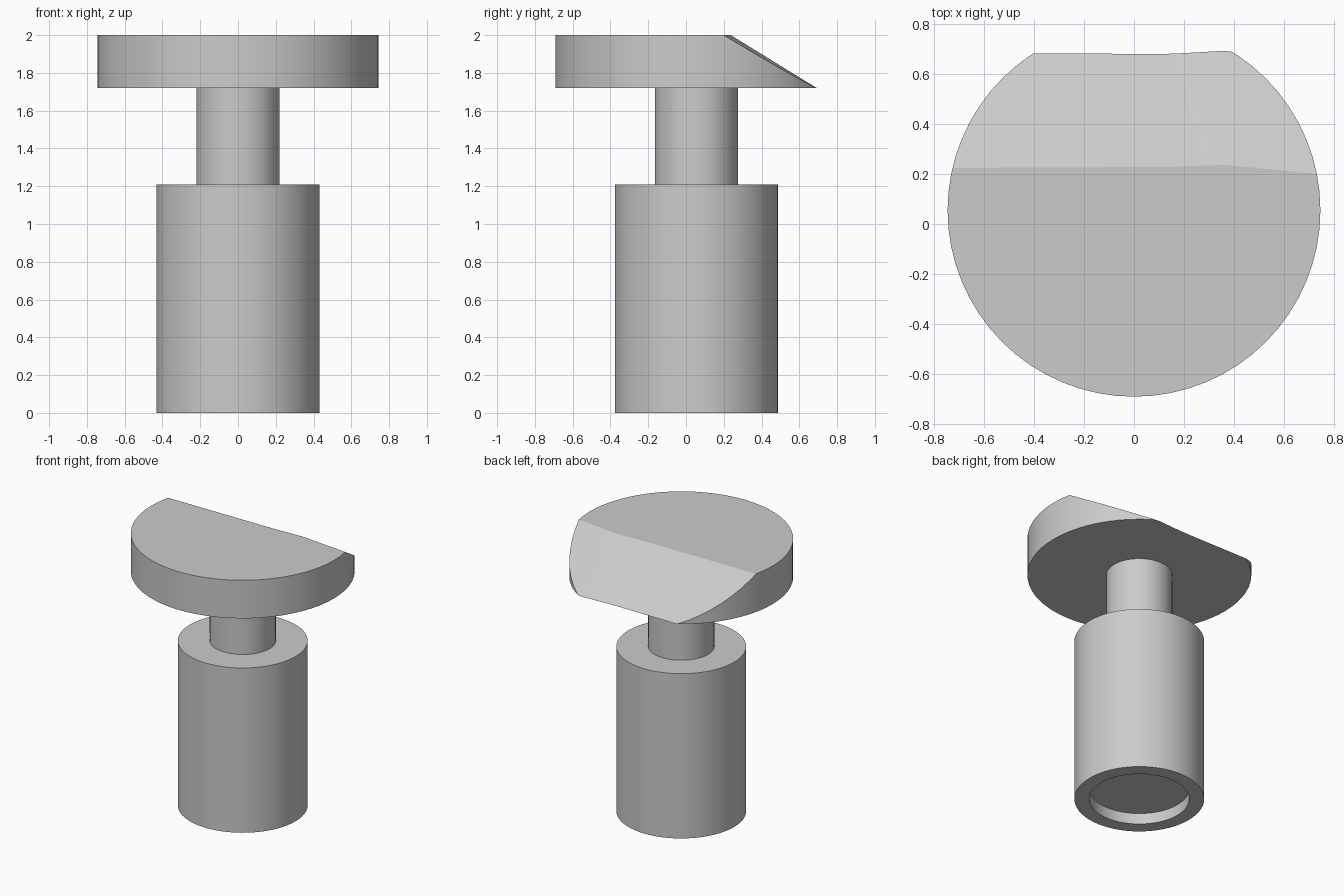
import bpy
import bmesh
import math

if "Cube" in bpy.data.objects:
    bpy.data.objects.remove(bpy.data.objects["Cube"], do_unlink=True)

AXIS_Y = 0.055
SEGMENTS = 64
HEAD_LOW, HEAD_TOP = 1.72, 2.0

steel = bpy.data.materials.new("plain_grey")
steel.use_nodes = True
grey = (0.6, 0.6, 0.6, 1)
steel.diffuse_color = grey
steel.node_tree.nodes["Principled BSDF"].inputs["Base Color"].default_value = grey


def finish(name, bm):
    bmesh.ops.recalc_face_normals(bm, faces=bm.faces)
    mesh = bpy.data.meshes.new(name)
    bm.to_mesh(mesh)
    bm.free()
    mesh.materials.append(steel)
    obj = bpy.data.objects.new(name, mesh)
    bpy.context.collection.objects.link(obj)
    return obj


def select(obj):
    bpy.ops.object.select_all(action='DESELECT')
    obj.select_set(True)
    bpy.context.view_layer.objects.active = obj


def lathe(name, profile, cap_first=False, cap_last=False):
    """Turn (radius, height) points about the vertical axis."""
    bm = bmesh.new()
    rings = []
    for r, z in profile:
        angles = [math.tau * i / SEGMENTS for i in range(SEGMENTS)]
        rings.append([bm.verts.new((r * math.cos(a), AXIS_Y + r * math.sin(a), z))
                      for a in angles])
    for low, high in zip(rings, rings[1:]):
        for i in range(SEGMENTS):
            j = (i + 1) % SEGMENTS
            bm.faces.new((low[i], low[j], high[j], high[i]))
    if cap_first:
        bm.faces.new(rings[0][::-1])
    if cap_last:
        bm.faces.new(rings[-1])
    return finish(name, bm)


# Shank with a shallow recess underneath, stepping in to the neck
shank = lathe("shank_and_neck", [(0.333, 0.08), (0.333, 0), (0.432, 0), (0.432, 1.21),
                                 (0.22, 1.21), (0.22, HEAD_LOW)], cap_first=True)

# Round head
head = lathe("head", [(0.745, HEAD_LOW), (0.745, HEAD_TOP)], cap_first=True, cap_last=True)

# Slightly uneven slanted cutter: x, y at head top, y at head underside
bm = bmesh.new()
sections = []
for x, y_top, y_low in [(-1, 0.222, 0.68), (0.13, 0.228, 0.68),
                        (0.36, 0.237, 0.692), (1, 0.182, 0.66)]:
    slope = (y_low - y_top) / (HEAD_TOP - HEAD_LOW)
    z_low, z_high = HEAD_LOW - 0.1, HEAD_TOP + 0.1
    points = [(y_top + slope * (HEAD_TOP - z_low), z_low),
              (y_top + slope * (HEAD_TOP - z_high), z_high),
              (1.5, z_high), (1.5, z_low)]
    sections.append([bm.verts.new((x, y, z)) for y, z in points])
for a, b in zip(sections, sections[1:]):
    for i in range(4):
        j = (i + 1) % 4
        bm.faces.new((a[i], a[j], b[j], b[i]))
bm.faces.new(sections[0])
bm.faces.new(sections[-1])
cutter = finish("slant_cutter", bm)
cutter.hide_render = True

# Cut the slanted back of the head
cut = head.modifiers.new("slant", 'BOOLEAN')
cut.operation = 'DIFFERENCE'
cut.solver = 'EXACT'
cut.object = cutter
select(head)
bpy.ops.object.modifier_apply(modifier=cut.name)
bpy.data.objects.remove(cutter, do_unlink=True)

for part in (shank, head):
    select(part)
    bpy.ops.object.shade_smooth_by_angle(angle=math.radians(30))
